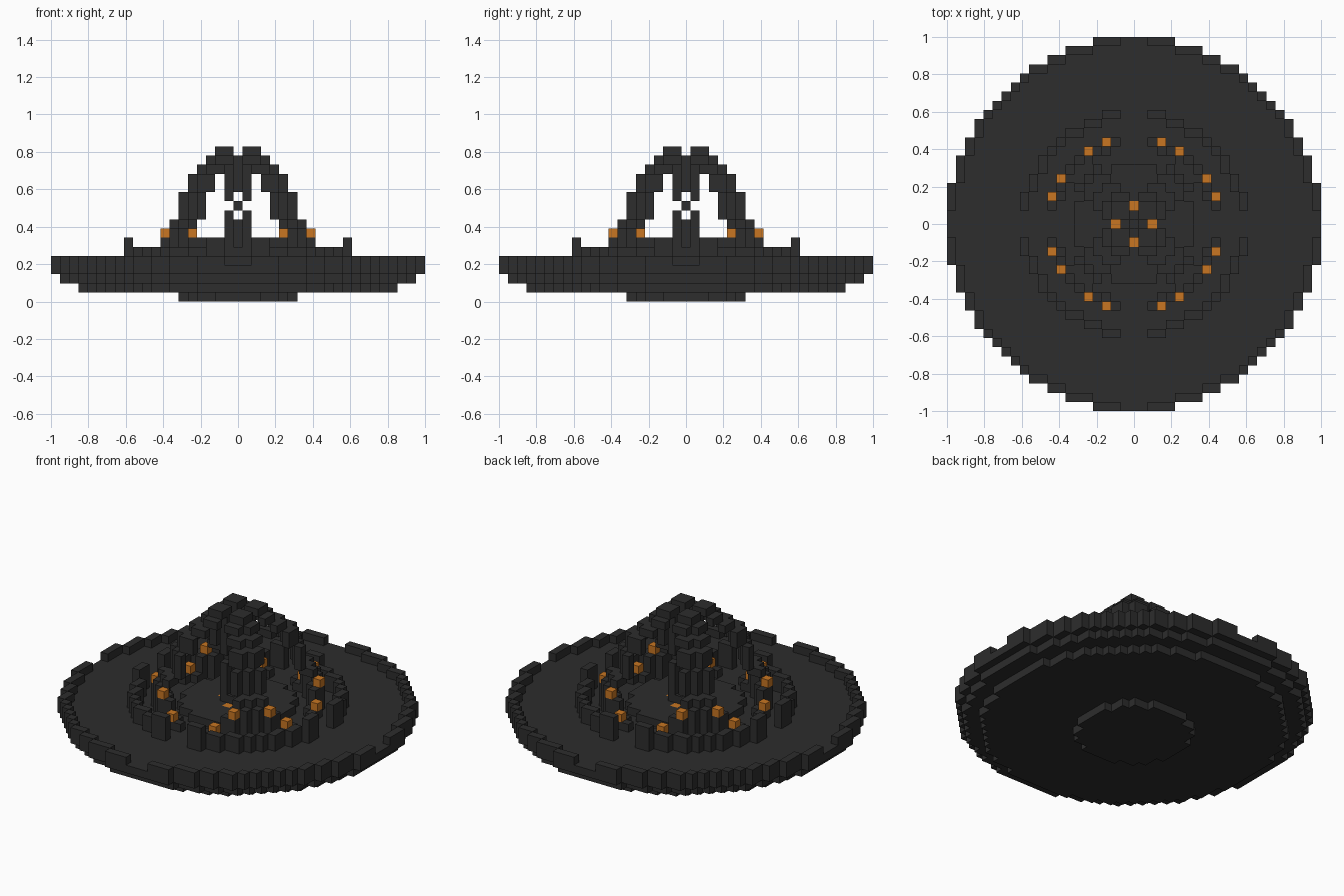
import bpy, bmesh
from mathutils import Vector

cube = bpy.data.objects.get("Cube")
if cube:
    bpy.data.objects.remove(cube, do_unlink=True)

R = 20               # half width in blocks
S = 2 / (2 * R + 1)  # block size


def material(name, rgb):
    m = bpy.data.materials.new(name)
    m.use_nodes = True
    m.diffuse_color = (*rgb, 1)
    m.node_tree.nodes["Principled BSDF"].inputs["Base Color"].default_value = (*rgb, 1)
    return m


dark = material("charcoal", (0.026, 0.026, 0.026))
orange = material("lamp orange", (0.58, 0.18, 0.016))
SIDES = [Vector(d) for d in ((1, 0, 0), (-1, 0, 0), (0, 1, 0),
                             (0, -1, 0), (0, 0, 1), (0, 0, -1))]


def blocks(name, cells, mat):
    """Outer skin of a set of unit blocks."""
    cells = set(cells)
    bm = bmesh.new()
    for c in cells:
        centre = Vector((c[0], c[1], c[2] + 0.5))
        for n in SIDES:
            if (c[0] + int(n.x), c[1] + int(n.y), c[2] + int(n.z)) in cells:
                continue
            u = Vector((n.y, n.z, n.x))
            v = n.cross(u)
            bm.faces.new([bm.verts.new((centre + (n + u * a + v * b) / 2) * S)
                          for a, b in ((-1, -1), (1, -1), (1, 1), (-1, 1))])
    bmesh.ops.remove_doubles(bm, verts=bm.verts, dist=S / 100)
    mesh = bpy.data.meshes.new(name)
    bm.to_mesh(mesh)
    bm.free()
    mesh.materials.append(mat)
    bpy.context.collection.objects.link(bpy.data.objects.new(name, mesh))


def ring(outer, levels, inner=-1, gap=0, widest=R):
    """Round layer; gap opens it on the four axes, widest trims its ends."""
    return {(i, j, k) for k in levels
            for i in range(-R, R + 1) for j in range(-R, R + 1)
            if (inner < 0 or i * i + j * j > inner ** 2)
            and i * i + j * j <= outer ** 2
            and min(abs(i), abs(j)) >= gap and max(abs(i), abs(j)) <= widest}


def four(points, levels):
    """Repeat plan points in all quadrants and across the diagonal."""
    return {(a * sx, b * sy, k) for x, y in points for a, b in ((x, y), (y, x))
            for sx in (-1, 1) for sy in (-1, 1) for k in levels}


# Stepped saucer with a raised, gapped rim
saucer = ring(6.5, [0]) | ring(17.5, [1]) | ring(19.5, [2]) | ring(20.5, [3])
blocks("saucer", saucer | ring(20.5, [4], 19.5, 2), dark)

# Lamps
floor_lamps = four([(0, 2)], [4])
low_lamps = four([(3, 9)], [5])
high_lamps = four([(5, 8)], [7])
blocks("floor_lamps", floor_lamps, orange)
blocks("low_lamps", low_lamps, orange)
blocks("high_lamps", high_lamps, orange)

# Outer wall with taller gate posts beside each opening
wall = ring(12.5, [4, 5], 11.5, 2)
blocks("outer_wall", wall | four([(2, 12), (3, 12)], [6]), dark)

# Inner wall, higher at the corners
inner = (ring(9.5, [4], 8.5, 2) | ring(9.5, [5, 6], 8.5, 4, 8)
         | four([(6, 7)], [7]))
blocks("inner_wall", inner, dark)

# Central floor
blocks("floor", ring(6.5, [4]) - floor_lamps, dark)

# Four curved legs leaning in to the crown
legs = (ring(8.61, [8], 7.5, 5) | ring(7.5, range(9, 12), 6.5, 4)
        | ring(6.5, [12, 13], 5.5, 3) | ring(5.1, [14], 4.2, 2)
        | ring(3.7, [15], 2.5, 1) | four([(1, 1), (1, 2), (2, 2)], [16]))
blocks("legs", legs, dark)

# Hanging spike, floating core and pedestal
blocks("hanging_spike", four([(1, 1)], range(11, 16)) | four([(0, 0)], range(12, 16)), dark)
blocks("core", [(0, 0, 10)], dark)
blocks("pedestal", four([(1, 1)], range(5, 10)) | four([(0, 0)], range(5, 9))
       | four([(0, 1)], [5]), dark)
